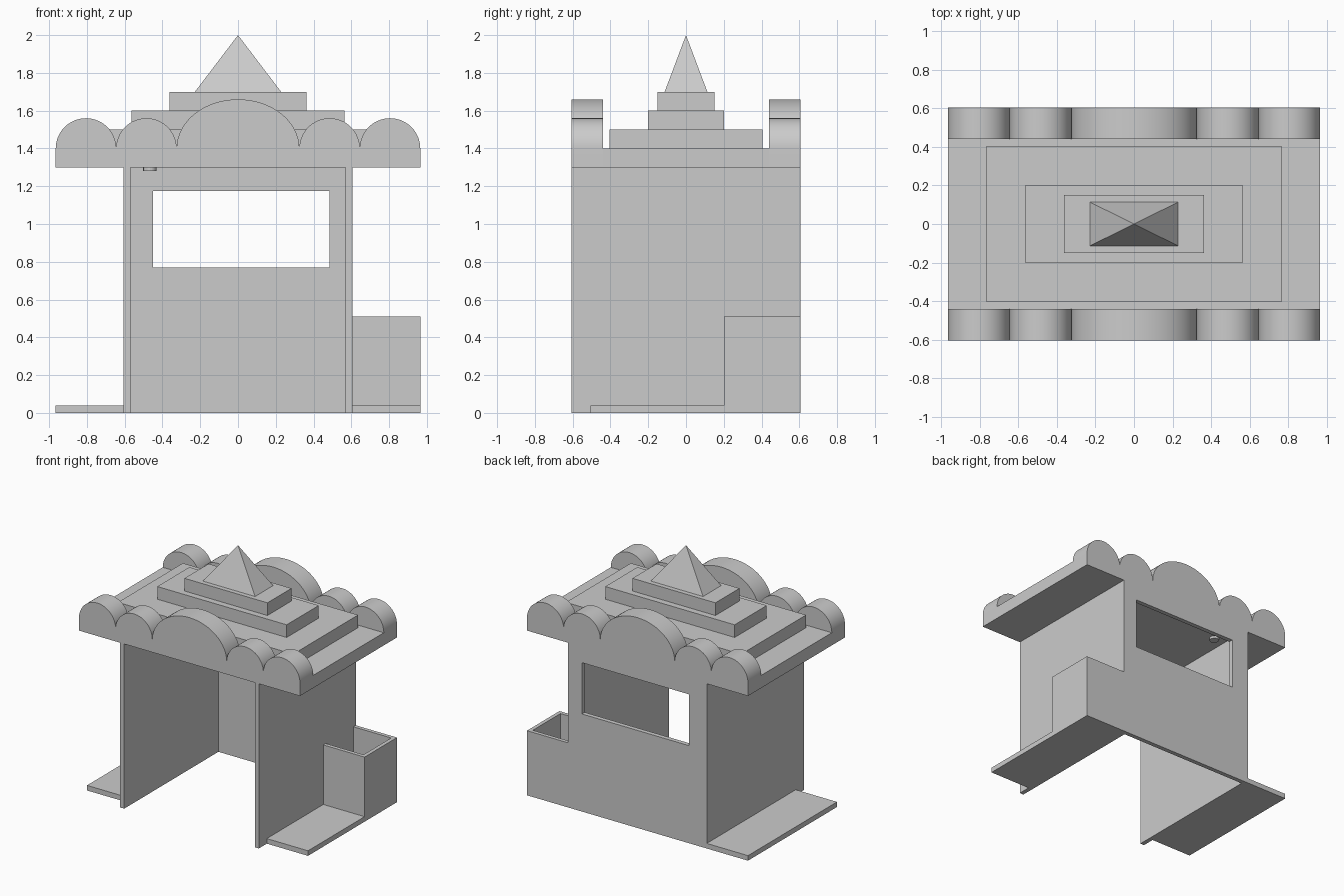
import bpy, bmesh, math

cube = bpy.data.objects.get("Cube")
if cube:
    bpy.data.objects.remove(cube, do_unlink=True)

# One plain grey for the whole stall
grey = bpy.data.materials.new("plain grey")
GREY = (0.6, 0.6, 0.6, 1.0)
grey.diffuse_color = GREY
grey.use_nodes = True
grey.node_tree.nodes["Principled BSDF"].inputs["Base Color"].default_value = GREY

W, D = 0.965, 0.605          # half width and half depth of the roof
WALL, T = 0.605, 0.035       # outer face and thickness of the walls
EAVE, DECK = 1.3, 1.4        # underside and top of the roof slab
SHELF = 0.04


def finish(name, bm):
    bmesh.ops.recalc_face_normals(bm, faces=bm.faces)
    mesh = bpy.data.meshes.new(name)
    bm.to_mesh(mesh)
    bm.free()
    mesh.materials.append(grey)
    obj = bpy.data.objects.new(name, mesh)
    bpy.context.collection.objects.link(obj)
    return obj


def box(name, x, y, z):
    """Box from (min, max) ranges on each axis."""
    bm = bmesh.new()
    bmesh.ops.create_cube(bm, size=1)
    for v in bm.verts:
        v.co = [(r[0] + r[1]) / 2 + c * (r[1] - r[0]) for c, r in zip(v.co, (x, y, z))]
    return finish(name, bm)


def extrude_profile(name, points, y0, y1):
    """Extrude an (x, z) outline along y."""
    bm = bmesh.new()
    face = bm.faces.new([bm.verts.new((x, y0, z)) for x, z in points])
    out = bmesh.ops.extrude_face_region(bm, geom=[face])
    for v in out["geom"]:
        if isinstance(v, bmesh.types.BMVert):
            v.co.y = y1
    return finish(name, bm)


# Side walls and low side shelves
for side, s in (("left", 1), ("right", -1)):
    box(side + "_wall", sorted((s * WALL, s * (WALL - T))), (-D, D), (0, EAVE))
    box(side + "_shelf", sorted((s * WALL, s * W)), (-0.505, D), (0, SHELF))

# Back wall panels around the serving window
inner = WALL - T
back = (D - T, D)
wx, wz = (-0.45, 0.485), (0.77, 1.175)
box("back_wall_lower", (-inner, inner), back, (0, wz[0]))
box("back_wall_upper", (-inner, inner), back, (wz[1], EAVE))
box("back_wall_left", (wx[1], inner), back, wz)
box("back_wall_right", (-inner, wx[0]), back, wz)

# Open bin standing on the left shelf, against the wall
bin_front, bin_z, t = 0.2, (SHELF, 0.51), 0.03
box("bin_front", (WALL, W), (bin_front, bin_front + t), bin_z)
box("bin_back", (WALL, W), (D - t, D), bin_z)
box("bin_side", (W - t, W), (bin_front + t, D - t), bin_z)

# Roof slab and stepped tiers
FASCIA = 0.44
box("roof_slab", (-W, W), (-FASCIA, FASCIA), (EAVE, DECK))
for i, (hx, hy) in enumerate(((0.765, 0.405), (0.565, 0.2), (0.362, 0.15))):
    z = DECK + i * 0.1
    box(f"roof_tier_{i + 1}", (-hx, hx), (-hy, hy), (z, z + 0.1))

# Pyramid on top
bm = bmesh.new()
base = [bm.verts.new((sx * 0.228, sy * 0.113, 1.7))
        for sx, sy in ((-1, -1), (1, -1), (1, 1), (-1, 1))]
tip = bm.verts.new((0, 0, 2))
bm.faces.new(base)
for i in range(4):
    bm.faces.new((base[i], base[(i + 1) % 4], tip))
finish("roof_pyramid", bm)

# Scalloped fascias: five arches along the front and back of the roof
arches = [(-0.805, 0.16, 0.16), (-0.485, 0.16, 0.16), (0, 0.325, 0.26),
          (0.485, 0.16, 0.16), (0.805, 0.16, 0.16)]
outline = [(W, EAVE), (-W, EAVE), (-W, DECK)]
SEG = 32
for cx, rx, rz in arches:
    for k in range(1, SEG + 1):
        a = math.pi * (1 - k / SEG)
        outline.append((cx + rx * math.cos(a), DECK + rz * math.sin(a)))
for name, s in (("front_fascia", -1), ("back_fascia", 1)):
    obj = extrude_profile(name, outline, s * FASCIA, s * D)
    bpy.ops.object.select_all(action="DESELECT")
    obj.select_set(True)
    bpy.context.view_layer.objects.active = obj
    bpy.ops.object.shade_smooth_by_angle(angle=math.radians(30))

# Small round ceiling fitting
bm = bmesh.new()
bmesh.ops.create_cone(bm, cap_ends=True, segments=16, radius1=0.035, radius2=0.035, depth=0.02)
bmesh.ops.translate(bm, verts=bm.verts, vec=(-0.467, 0.374, EAVE - 0.01))
finish("ceiling_fitting", bm)
